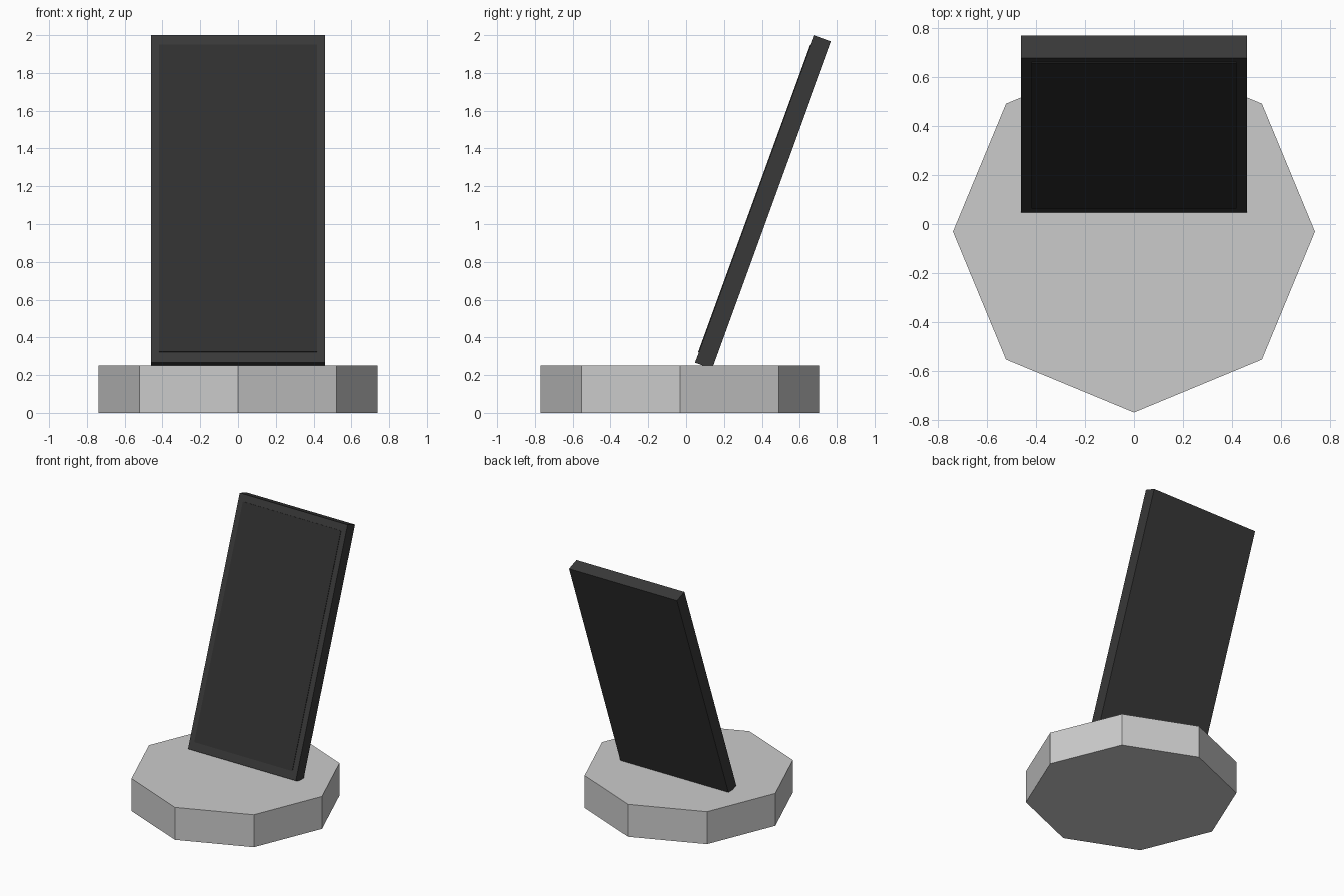
import bpy, math
from mathutils import Matrix, Vector

if "Cube" in bpy.data.objects:
    bpy.data.objects.remove(bpy.data.objects["Cube"])


def material(name, v):
    m = bpy.data.materials.new(name)
    m.diffuse_color = (v, v, v, 1)
    m.use_nodes = True
    m.node_tree.nodes["Principled BSDF"].inputs["Base Color"].default_value = m.diffuse_color
    return m


TILT = math.radians(20)
WIDTH, THICK, LENGTH = 0.92, 0.096, 1.845
# Panel frame: origin at the lower front edge, leaning back about x
PLACE = Matrix.Translation(Vector((0, 0.047, 0.266))) @ Matrix.Rotation(-TILT, 4, 'X')


def slab(name, size, centre, mat):
    """Box positioned in the leaning panel's own frame."""
    bpy.ops.mesh.primitive_cube_add(size=1)
    ob = bpy.context.object
    ob.name = name
    ob.data.transform(PLACE @ Matrix.Translation(Vector(centre)) @ Matrix.Diagonal((*size, 1)))
    ob.data.materials.append(mat)
    return ob


# Octagonal base
bpy.ops.mesh.primitive_cylinder_add(vertices=8, radius=0.738, depth=0.25,
                                    location=(0, -0.031, 0.125))
bpy.context.object.name = "base"

# Leaning panel
slab("panel", (WIDTH, THICK, LENGTH), (0, THICK / 2, LENGTH / 2), material("casing", 0.04))

# Thin screen on the front face
low, high = 0.06, LENGTH - 0.053
slab("screen", (0.836, 0.02, high - low), (0, 0.006, (low + high) / 2),
     material("glass", 0.029))
